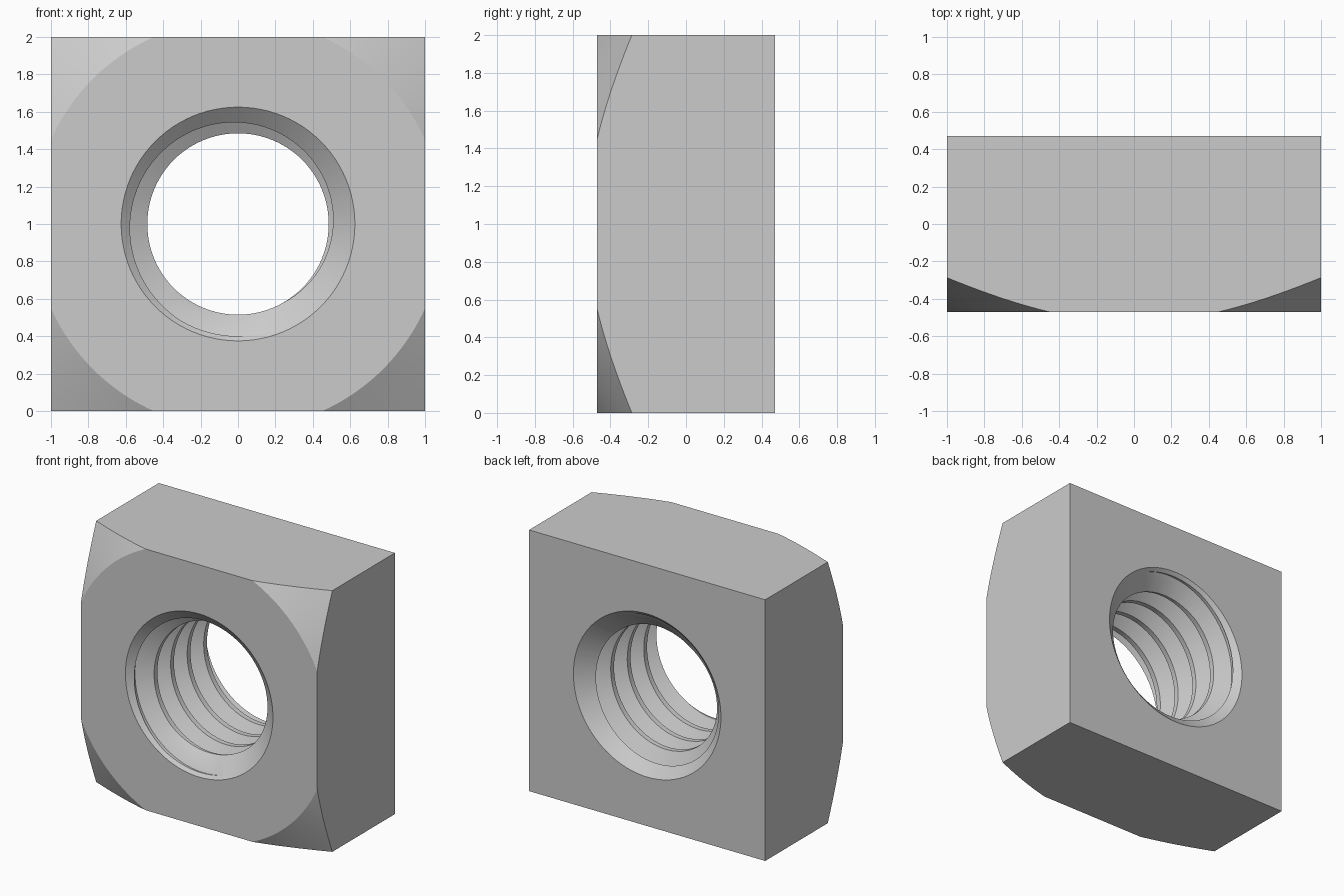
import bpy, bmesh, math

if "Cube" in bpy.data.objects:
    bpy.data.objects.remove(bpy.data.objects["Cube"], do_unlink=True)

HALF = 0.47                       # half thickness
MINOR, MAJOR, PITCH = 0.485, 0.6, 0.2
FLANK = (MAJOR - MINOR) * math.tan(math.radians(30))
CREST = 0.04

steel = bpy.data.materials.new("steel_grey")
steel.use_nodes = True
colour = (0.6, 0.6, 0.6, 1)
steel.diffuse_color = colour
steel.node_tree.nodes["Principled BSDF"].inputs["Base Color"].default_value = colour


def cone(name, y_front, r_front, y_back, r_back, sides):
    """Frustum along the y axis, centred on the bore."""
    bpy.ops.mesh.primitive_cone_add(
        vertices=sides, radius1=r_back, radius2=r_front, depth=y_back - y_front,
        location=(0, (y_front + y_back) / 2, 1), rotation=(math.pi / 2, 0, 0))
    ob = bpy.context.object
    ob.name = name
    return ob


def thread_rod(name, sides=96, turns=8):
    """Helical rod that cuts the threaded bore."""
    half = CREST / 2
    profile = [(-half, MINOR), (half, MINOR),
               (half + FLANK, MAJOR), (PITCH - half - FLANK, MAJOR)]
    start = -HALF + 0.068 - 2 * PITCH
    bm = bmesh.new()
    columns = []
    for i in range(sides):
        a = math.tau * i / sides
        columns.append([
            bm.verts.new((r * math.cos(a), start + (t - i / sides) * PITCH + y, 1 + r * math.sin(a)))
            for t in range(turns + 1) for y, r in profile])
    count = len(columns[0])
    for i in range(sides):
        here, there = columns[i], columns[(i + 1) % sides]
        shift = len(profile) if i == sides - 1 else 0   # one pitch at the seam
        for j in range(shift, count - 1):
            k = j - shift
            bm.faces.new((here[j], here[j + 1], there[k + 1], there[k]))
    # Close both ends with fans to the axis
    tips = [bm.verts.new((0, y, 1)) for y in (-1.4, 1.4)]
    for e in [e for e in bm.edges if e.is_boundary]:
        back = e.verts[0].co.y > 0
        bm.faces.new((e.verts[0], e.verts[1], tips[back]))
    bmesh.ops.recalc_face_normals(bm, faces=bm.faces)
    mesh = bpy.data.meshes.new(name)
    bm.to_mesh(mesh)
    bm.free()
    ob = bpy.data.objects.new(name, mesh)
    bpy.context.collection.objects.link(ob)
    return ob


def combine(target, tool, operation):
    mod = target.modifiers.new(tool.name, 'BOOLEAN')
    mod.object, mod.operation, mod.solver = tool, operation, 'EXACT'
    bpy.context.view_layer.objects.active = target
    bpy.ops.object.modifier_apply(modifier=mod.name)
    bpy.data.objects.remove(tool, do_unlink=True)


# Square block
bpy.ops.mesh.primitive_cube_add(size=2, location=(0, 0, 1))
nut = bpy.context.object
nut.name = "square_nut"
nut.scale = (1, HALF, 1)
bpy.ops.object.transform_apply(location=True, rotation=True, scale=True)

# Conical corner chamfer on the front, 30 degrees
slope = math.tan(math.radians(60))
combine(nut, cone("corner_chamfer", -HALF - 0.1, 1.097 - 0.1 * slope,
                  HALF + 0.2, 1.097 + (2 * HALF + 0.2) * slope, 192), 'INTERSECT')

# Threaded bore and a countersink at each mouth
combine(nut, thread_rod("bore_thread"), 'DIFFERENCE')
wide, narrow, k = 0.625 + 0.1 * 1.15, 0.3, 1.15
depth = (0.625 - narrow) / k
combine(nut, cone("front_countersink", -HALF - 0.1, wide, -HALF + depth, narrow, 96), 'DIFFERENCE')
combine(nut, cone("back_countersink", HALF - depth, narrow, HALF + 0.1, wide, 96), 'DIFFERENCE')

nut.data.materials.clear()
nut.data.materials.append(steel)
bpy.ops.object.select_all(action='DESELECT')
nut.select_set(True)
bpy.context.view_layer.objects.active = nut
bpy.ops.object.shade_smooth_by_angle(angle=math.radians(25))
